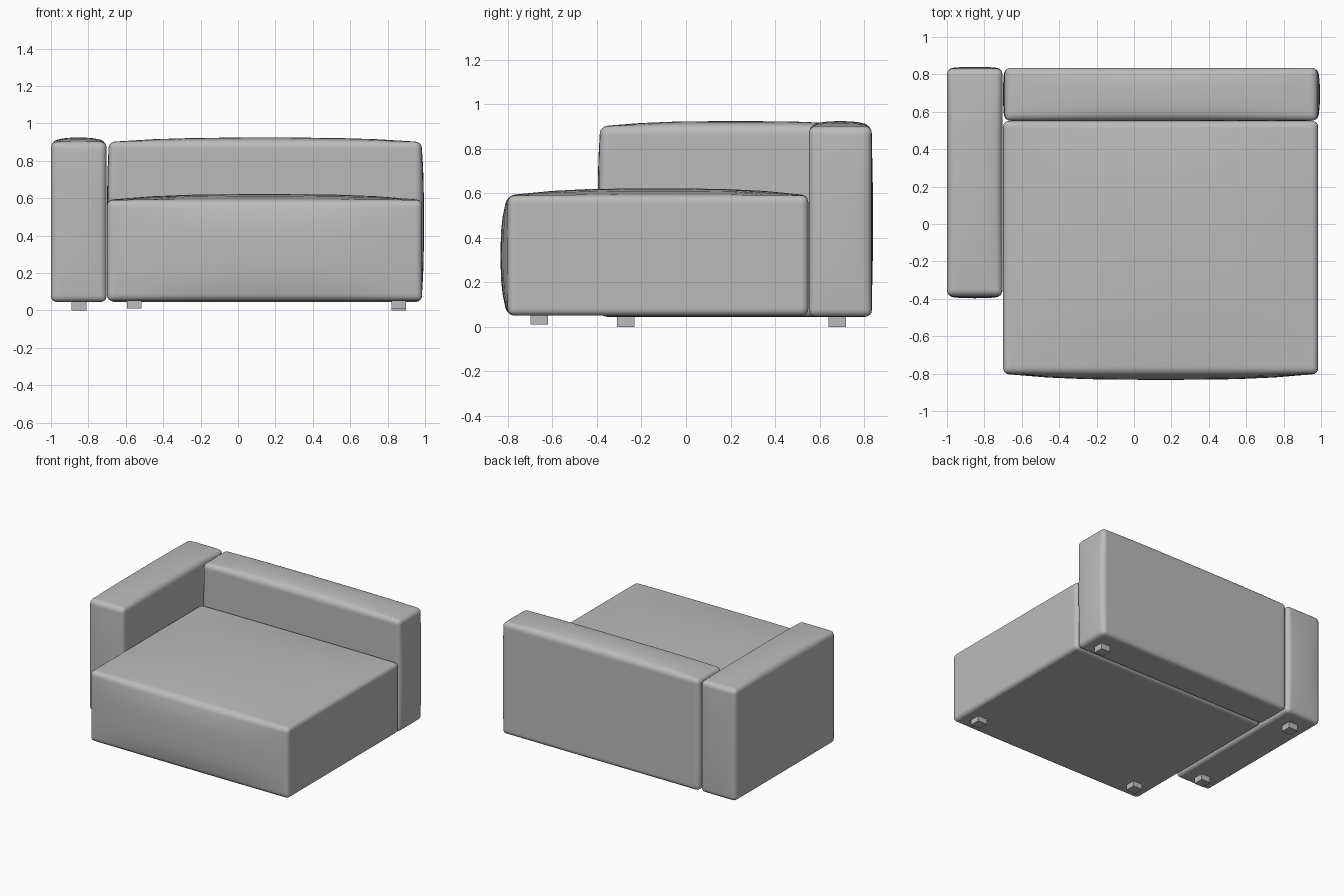
import bpy
import bmesh
from mathutils import Vector

if "Cube" in bpy.data.objects:
    bpy.data.objects.remove(bpy.data.objects["Cube"], do_unlink=True)


def make_material(name, rgb):
    mat = bpy.data.materials.new(name)
    mat.use_nodes = True
    color = (*rgb, 1)
    mat.diffuse_color = color
    mat.node_tree.nodes["Principled BSDF"].inputs["Base Color"].default_value = color
    return mat


fabric = make_material("grey fabric", (0.5, 0.5, 0.5))


def box(name, low, high, radius=0.0, bulge=None, cuts=8):
    """Box between two corners, with rounded edges and softly bulging sides.
    bulge holds a (negative side, positive side) pair for each axis."""
    low, high = Vector(low), Vector(high)
    center, half = (low + high) / 2, (high - low) / 2
    bm = bmesh.new()
    bmesh.ops.create_cube(bm, size=2)
    for v in bm.verts:
        v.co = Vector(c * h for c, h in zip(v.co, half))
    if radius:
        bmesh.ops.bevel(bm, geom=bm.edges[:], offset=radius, segments=4,
                        profile=0.5, affect='EDGES')
    if bulge:
        # Slice the sides so that they can curve
        for axis in range(3):
            normal = Vector((0, 0, 0))
            normal[axis] = 1
            reach = half[axis] - radius * 1.3
            for i in range(cuts + 1):
                at = normal * reach * (2 * i / cuts - 1)
                bmesh.ops.bisect_plane(bm, geom=bm.verts[:] + bm.edges[:] + bm.faces[:],
                                       plane_co=at, plane_no=normal)
        # Push every side outward, most in its middle
        for v in bm.verts:
            u = [c / h for c, h in zip(v.co, half)]
            fall = [max(0, 1 - abs(t) ** 3) for t in u]
            for a in range(3):
                amount = bulge[a][u[a] > 0]
                v.co[a] += amount * u[a] * fall[a - 1] * fall[a - 2]
    mesh = bpy.data.meshes.new(name)
    bm.to_mesh(mesh)
    bm.free()
    mesh.materials.append(fabric)
    obj = bpy.data.objects.new(name, mesh)
    obj.location = center
    bpy.context.collection.objects.link(obj)
    if radius:
        bpy.ops.object.select_all(action='DESELECT')
        obj.select_set(True)
        bpy.context.view_layer.objects.active = obj
        bpy.ops.object.shade_smooth_by_angle()
    return obj


flat = (0, 0)

# Deep seat with a crowned top and a rounded front
box("seat", (-0.70, -0.80, 0.05), (0.985, 0.55, 0.59), 0.03,
    (flat, (0.033, 0), (0, 0.032)))

# Backrest along the rear, with padded top and ends
box("backrest", (-0.69, 0.552, 0.045), (0.98, 0.835, 0.90), 0.03,
    ((0.01, 0.014), flat, (0, 0.024)))

# Single armrest
box("armrest", (-1.0, -0.385, 0.045), (-0.703, 0.83, 0.90), 0.03,
    (flat, (0.012, 0.01), (0, 0.024)))

# Short square feet
feet = {
    "front_left_foot": (0.86, -0.66),
    "front_middle_foot": (-0.555, -0.66),
    "back_left_foot": (0.86, 0.68),
    "armrest_front_foot": (-0.85, -0.27),
    "armrest_back_foot": (-0.85, 0.68),
}
for name, (x, y) in feet.items():
    bottom = 0.01 if name in ("front_left_foot", "front_middle_foot") else 0
    box(name, (x - 0.039, y - 0.039, bottom), (x + 0.039, y + 0.039, 0.06))
